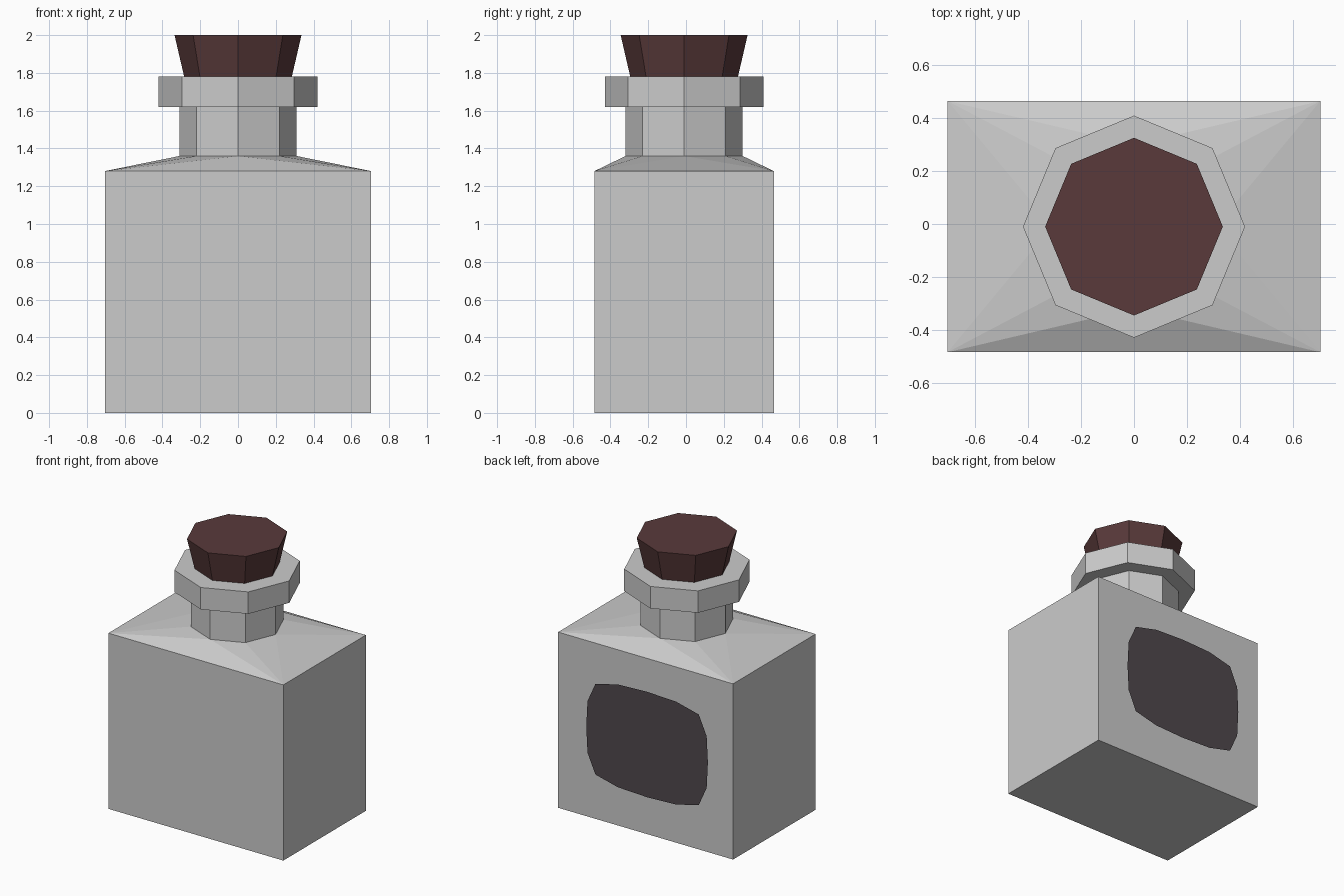
import bpy, bmesh
from math import sin, cos, pi

if "Cube" in bpy.data.objects:
    bpy.data.objects.remove(bpy.data.objects["Cube"])

CY = -0.01  # bottle axis sits slightly forward; the label stands off the back


def material(name, rgb):
    m = bpy.data.materials.new(name)
    m.diffuse_color = (*rgb, 1)
    m.use_nodes = True
    m.node_tree.nodes["Principled BSDF"].inputs["Base Color"].default_value = m.diffuse_color
    return m


def finish(name, bm, mat=None, solid=True):
    if solid:
        bmesh.ops.recalc_face_normals(bm, faces=bm.faces)
    me = bpy.data.meshes.new(name)
    bm.to_mesh(me)
    bm.free()
    ob = bpy.data.objects.new(name, me)
    bpy.context.collection.objects.link(ob)
    if mat:
        me.materials.append(mat)
    return ob


def octagon(bm, r, z):
    return [bm.verts.new((r * cos(i * pi / 4), CY + r * sin(i * pi / 4), z)) for i in range(8)]


def rectangle(bm, z):
    return [bm.verts.new((0.705 * sx, CY + 0.475 * sy, z))
            for sx, sy in ((1, 1), (-1, 1), (-1, -1), (1, -1))]


def bridge(bm, a, b):
    n = len(a)
    for i in range(n):
        j = (i + 1) % n
        bm.faces.new((a[i], a[j], b[j], b[i]))


# Bottle body: square base and walls
bm = bmesh.new()
base, top = rectangle(bm, 0), rectangle(bm, 1.28)
bm.faces.new(base[::-1])
bridge(bm, base, top)

# Neck and lip rings
rings = [octagon(bm, r, z) for r, z in ((0.31, 1.36), (0.31, 1.62), (0.42, 1.62), (0.42, 1.78))]
for a, b in zip(rings, rings[1:]):
    bridge(bm, a, b)
bm.faces.new(rings[-1])

# Shoulder: each side fans from the rectangle edge to three octagon points
o = rings[0]
for i in range(4):
    c1, c2 = top[i], top[(i + 1) % 4]
    v1, v2, v3 = (o[(2 * i + k) % 8] for k in (1, 2, 3))
    bm.faces.new((c1, c2, v2))
    bm.faces.new((c1, v2, v1))
    bm.faces.new((c2, v3, v2))
finish("bottle", bm)

# Tapered stopper
bm = bmesh.new()
low, high = octagon(bm, 0.285, 1.78), octagon(bm, 0.336, 2.0)
bridge(bm, low, high)
bm.faces.new(low[::-1])
bm.faces.new(high)
finish("stopper", bm, material("dark_cork", (0.10, 0.042, 0.043)))

# Rounded label panel on the back, one quarter profile mirrored round
quarter = [(1, 0), (0.98, 0.49), (0.85, 0.86), (0.48, 0.975)]
outline = []
for k in range(4):
    for i in range(4):
        x, z = quarter[i] if k % 2 == 0 else (quarter[4 - i] if i else (0, 1))
        outline.append((x if k in (0, 3) else -x, z if k < 2 else -z))
bm = bmesh.new()
verts = [bm.verts.new((-0.026 + 0.49 * x, 0.485, 0.664 + 0.384 * z)) for x, z in outline]
bm.faces.new(verts[::-1])
finish("label", bm, material("dark_label", (0.08, 0.066, 0.073)), solid=False)
